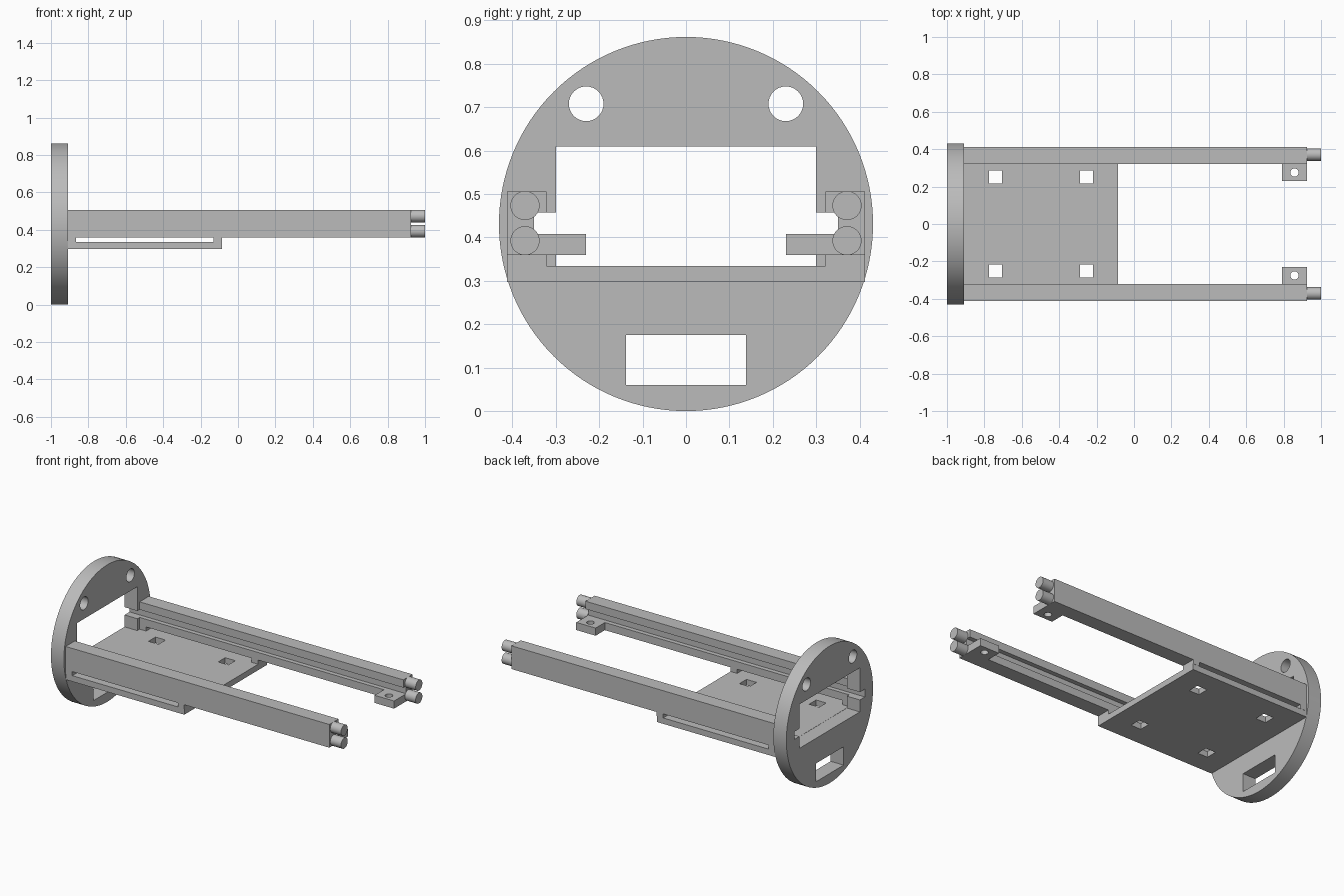
import bpy, bmesh, math
from mathutils import Matrix

cube = bpy.data.objects.get("Cube")
if cube:
    bpy.data.objects.remove(cube, do_unlink=True)

grey = bpy.data.materials.new("plain grey")
grey.use_nodes = True
grey.diffuse_color = (0.5, 0.5, 0.5, 1)
grey.node_tree.nodes["Principled BSDF"].inputs["Base Color"].default_value = (0.5, 0.5, 0.5, 1)

# Axis maps from a flat drawing (u, v, depth) to the model
ALONG_X = Matrix(((0, 0, 1, 0), (1, 0, 0, 0), (0, 1, 0, 0), (0, 0, 0, 1)))
ALONG_Z = Matrix.Identity(4)


def circle(u, v, r, n=32):
    return [(u + r * math.cos(math.tau * i / n), v + r * math.sin(math.tau * i / n))
            for i in range(n)]


def rect(u0, u1, v0, v1):
    return [(u0, v0), (u1, v0), (u1, v1), (u0, v1)]


def extrude(name, loops, start, end, axis):
    """Extrude an outline (first loop) with holes (other loops) from start to end."""
    curve = bpy.data.curves.new(name, 'CURVE')
    curve.dimensions = '2D'
    curve.fill_mode = 'BOTH'
    curve.extrude = (end - start) / 2
    for loop in loops:
        spline = curve.splines.new('POLY')
        spline.points.add(len(loop) - 1)
        for point, (u, v) in zip(spline.points, loop):
            point.co = (u, v, 0, 1)
        spline.use_cyclic_u = True
    obj = bpy.data.objects.new(name, curve)
    bpy.context.collection.objects.link(obj)
    bpy.ops.object.select_all(action='DESELECT')
    obj.select_set(True)
    bpy.context.view_layer.objects.active = obj
    bpy.ops.object.convert(target='MESH')
    obj = bpy.context.view_layer.objects.active
    obj.name = name
    mesh = obj.data
    bm = bmesh.new()
    bm.from_mesh(mesh)
    bmesh.ops.remove_doubles(bm, verts=bm.verts, dist=0.0001)
    bm.transform(axis @ Matrix.Translation((0, 0, (start + end) / 2)))
    bmesh.ops.recalc_face_normals(bm, faces=bm.faces)
    bm.to_mesh(mesh)
    bm.free()
    mesh.materials.clear()
    mesh.materials.append(grey)
    bpy.ops.object.shade_smooth_by_angle(angle=math.radians(30))
    return obj


# Round end disc: notched window, two round holes and a lower slot
half = [(0.3, 0.333), (0.3, 0.408), (0.35, 0.408), (0.35, 0.457), (0.3, 0.457), (0.3, 0.61)]
window = half + [(-y, z) for y, z in reversed(half)]
extrude("end_disc", [circle(0, 0.431, 0.431, 128), window,
                     circle(0.23, 0.708, 0.04), circle(-0.23, 0.708, 0.04),
                     rect(-0.138, 0.138, 0.06, 0.175)], -1, -0.91, ALONG_X)

# Base plate with four square holes
holes = [rect(x - 0.035, x + 0.035, y - 0.035, y + 0.035)
         for x in (-0.74, -0.255) for y in (-0.252, 0.252)]
extrude("base_plate", [rect(-0.91, -0.085, -0.412, 0.412)] + holes, 0.297, 0.334, ALONG_Z)

for side, s in (("left", 1), ("right", -1)):
    # Grooved rail
    rail = rect(0.322, 0.413, 0.36, 0.506) + [(0.322, 0.457), (0.35, 0.457),
                                              (0.35, 0.408), (0.322, 0.408)]
    extrude(side + "_rail", [[(s * y, z) for y, z in rail]], -0.91, 0.925, ALONG_X)

    # Spacers joining the rail to the plate, leaving a slot between them
    for end, x0, x1 in (("rear", -0.91, -0.865), ("front", -0.13, -0.085)):
        extrude(f"{side}_{end}_spacer", [rect(x0, x1, s * 0.322, s * 0.413)],
                0.334, 0.36, ALONG_Z)

    # Pegs on the rail end
    for level, z in (("upper", 0.4735), ("lower", 0.3925)):
        extrude(f"{side}_{level}_peg", [circle(s * 0.371, z, 0.0335)], 0.925, 1, ALONG_X)

    # Screw lug
    extrude(side + "_lug", [rect(0.79, 0.925, s * 0.23, s * 0.322),
                            circle(0.858, s * 0.275, 0.022)], 0.36, 0.408, ALONG_Z)
